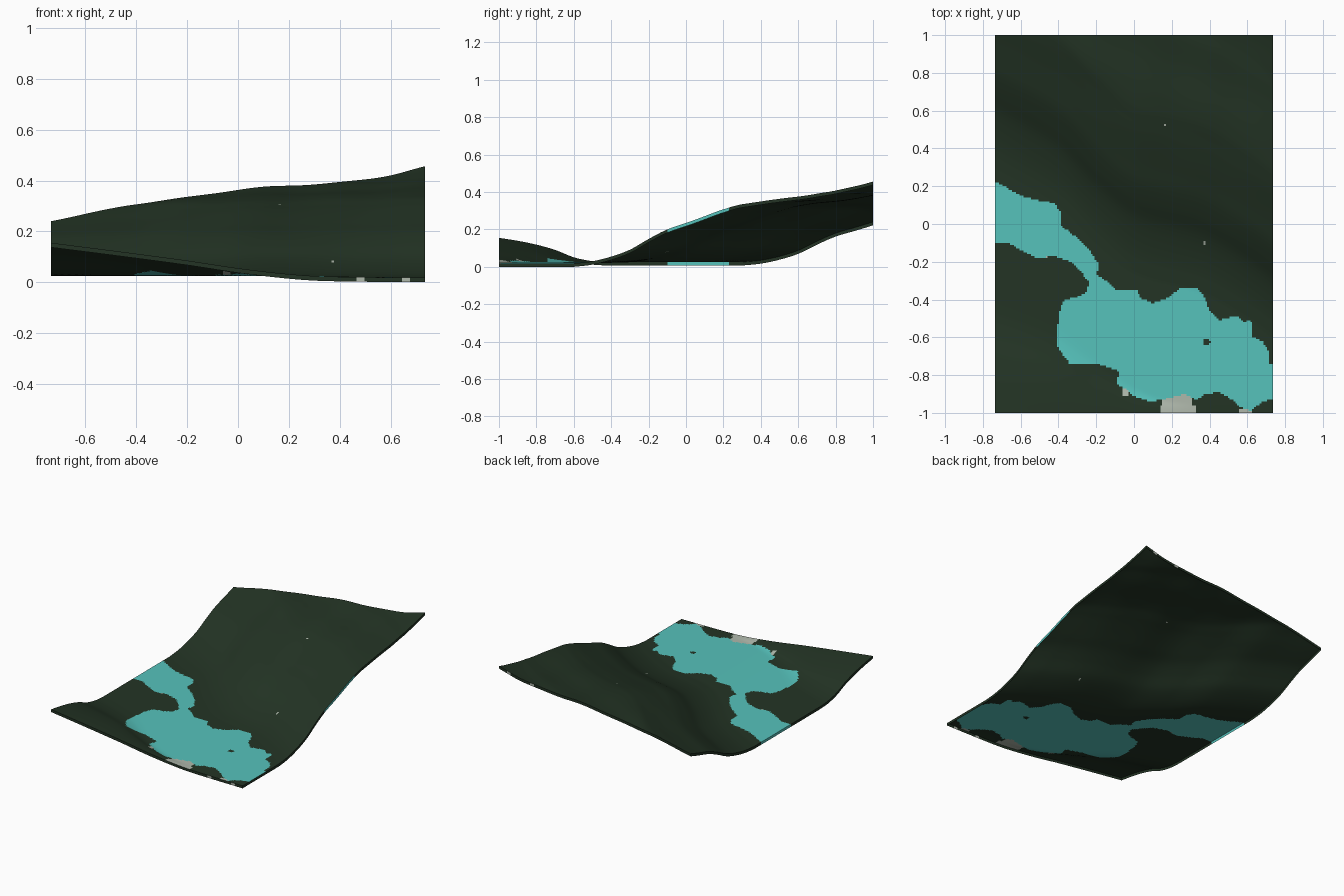
import bpy, bmesh, math

if "Cube" in bpy.data.objects:
    bpy.data.objects.remove(bpy.data.objects["Cube"])

HX, HY = 0.735, 1.0        # half sizes of the tile
NX, NY = 148, 200          # grid cells
SKIRT = 0.018              # depth of the thin rim


def material(name, rgb):
    m = bpy.data.materials.new(name)
    m.diffuse_color = (*rgb, 1)
    m.use_nodes = True
    m.node_tree.nodes["Principled BSDF"].inputs["Base Color"].default_value = m.diffuse_color
    return m


GRASS, WATER, STONE = 0, 1, 2
mats = [material("dark_green_land", (0.017, 0.034, 0.018)),
        material("turquoise_water", (0.092, 0.54, 0.50)),
        material("pale_grey_stone", (0.43, 0.48, 0.41))]


def curve(pts, x):
    """Smooth (Hermite) interpolation through a few points."""
    n = len(pts)
    if x <= pts[0][0]:
        return pts[0][1]
    if x >= pts[-1][0]:
        return pts[-1][1]
    i = max(k for k in range(n - 1) if pts[k][0] <= x)

    def slope(k):
        a, b = pts[max(k - 1, 0)], pts[min(k + 1, n - 1)]
        return (b[1] - a[1]) / (b[0] - a[0])
    (x0, y0), (x1, y1) = pts[i], pts[i + 1]
    h = x1 - x0
    t = (x - x0) / h
    return ((2*t**3 - 3*t**2 + 1) * y0 + (t**3 - 2*t**2 + t) * h * slope(i)
            + (3*t**2 - 2*t**3) * y1 + (t**3 - t**2) * h * slope(i + 1))


# Height profiles: valley floor, hill foot line and hill section, south bank
FLOOR = [(-.735, .026), (0, .026), (.3, .024), (.735, .019)]
HILL_FOOT = [(-.735, .3), (-.4, .1), (-.2, -.1), (0, -.26), (.35, -.36), (.6, -.5), (.735, -.6)]
HILL = [(0, 0), (.1, .012), (.2, .037), (.3, .075), (.4, .132), (.5, .183), (.6, .22), (.7, .255),
        (.8, .29), (.9, .32), (1.1, .345), (1.3, .375), (1.4, .388), (1.6, .44)]
BANK_FOOT = [(-.735, -.42), (-.4, -.56), (-.2, -.72), (0, -.86), (.2, -.93), (.735, -.95)]
BANK_TOP = [(-.735, .13), (-.5, .10), (-.2, .06), (0, .03), (.2, .008), (.35, 0), (.735, 0)]
BANK = [(0, 0), (.14, .04), (.31, .2), (.48, .5), (.655, .72), (.83, .88), (1, 1)]

# Shoreline seen from above
LAKE = [(-.74, .23), (-.67, .19), (-.6, .15), (-.53, .13), (-.42, .11), (-.385, .06), (-.385, -.01),
        (-.33, -.05), (-.28, -.09), (-.22, -.16), (-.19, -.21), (-.195, -.27), (-.13, -.31),
        (-.09, -.355), (.02, -.35), (.03, -.39), (.1, -.42), (.18, -.39), (.24, -.345), (.33, -.34),
        (.37, -.38), (.4, -.46), (.45, -.51), (.54, -.485), (.58, -.52), (.62, -.51), (.63, -.6),
        (.68, -.62), (.71, -.67), (.72, -.74), (.74, -.74), (.74, -.93), (.68, -.94), (.62, -.99),
        (.56, -.97), (.52, -.93), (.45, -.89), (.38, -.9), (.33, -.93), (.27, -.9), (.15, -.93),
        (.08, -.94), (0, -.91), (-.05, -.87), (-.09, -.85), (-.08, -.78), (-.13, -.76), (-.2, -.74),
        (-.34, -.74), (-.4, -.66), (-.41, -.6), (-.395, -.47), (-.37, -.4), (-.31, -.39),
        (-.25, -.36), (-.24, -.31), (-.28, -.25), (-.33, -.2), (-.42, -.17), (-.52, -.18),
        (-.6, -.14), (-.66, -.1), (-.74, -.1)]
# Stone patches: x0, x1, y0, y1
STONES = [(.15, .31, -.96, -.9), (.14, .33, -1, -.96), (-.06, -.03, -.91, -.87),
          (-.51, -.46, -.185, -.165), (.56, .63, -1, -.985),
          (.155, .17, .515, .53), (-.025, -.015, .355, .365), (.365, .375, -.105, -.095)]


def inside(poly, x, y):
    hit = False
    for (ax, ay), (bx, by) in zip(poly, poly[1:] + poly[:1]):
        if (ay > y) != (by > y) and x < ax + (y - ay) * (bx - ax) / (by - ay):
            hit = not hit
    return hit


def surface_colour(x, y):
    if math.hypot(x - .385, y + .625) < .018:      # islet
        return GRASS
    if inside(LAKE, x, y):
        return WATER
    if any(a < x < b and c < y < d for a, b, c, d in STONES):
        return STONE
    return GRASS


def rim_colour(x, y):
    if abs(x) > HX - .001:
        return WATER if -.1 < y < .23 else GRASS
    return STONE if .465 < x < .495 or .65 < x < .68 else GRASS


bm = bmesh.new()

# Land surface as a height grid
grid = []
for i in range(NX + 1):
    x = -HX + 2 * HX * i / NX
    floor, foot = curve(FLOOR, x), curve(HILL_FOOT, x)
    bank_foot, bank_top = curve(BANK_FOOT, x), curve(BANK_TOP, x)
    scale = .92 + .1 * x
    column = []
    for j in range(NY + 1):
        y = -HY + 2 * HY * j / NY
        hill = scale * curve(HILL, y - foot)
        ripple = .012 * hill * math.sin(14 * x + 9 * y) * math.sin(11 * y - 6 * x)
        z = floor + hill + ripple + bank_top * curve(BANK, (bank_foot - y) / (bank_foot + 1))
        column.append(bm.verts.new((x, y, z)))
    grid.append(column)
for i in range(NX):
    for j in range(NY):
        f = bm.faces.new((grid[i][j], grid[i+1][j], grid[i+1][j+1], grid[i][j+1]))
        c = f.calc_center_median()
        f.material_index = surface_colour(c.x, c.y)

# Thin rim hanging from the border
border = ([grid[i][0] for i in range(NX)] + [grid[NX][j] for j in range(NY)]
          + [grid[i][NY] for i in range(NX, 0, -1)] + [grid[0][j] for j in range(NY, 0, -1)])
lower = [bm.verts.new((v.co.x, v.co.y, v.co.z - SKIRT)) for v in border]
for k in range(len(border)):
    n = (k + 1) % len(border)
    f = bm.faces.new((border[n], border[k], lower[k], lower[n]))
    c = f.calc_center_median()
    f.material_index = rim_colour(c.x, c.y)

# Stand on the ground
low = min(v.co.z for v in bm.verts)
for v in bm.verts:
    v.co.z -= low

mesh = bpy.data.meshes.new("terrain")
bm.to_mesh(mesh)
bm.free()
for m in mats:
    mesh.materials.append(m)
terrain = bpy.data.objects.new("terrain", mesh)
bpy.context.collection.objects.link(terrain)
bpy.context.view_layer.objects.active = terrain
terrain.select_set(True)
bpy.ops.object.shade_smooth_by_angle(angle=math.radians(40))
